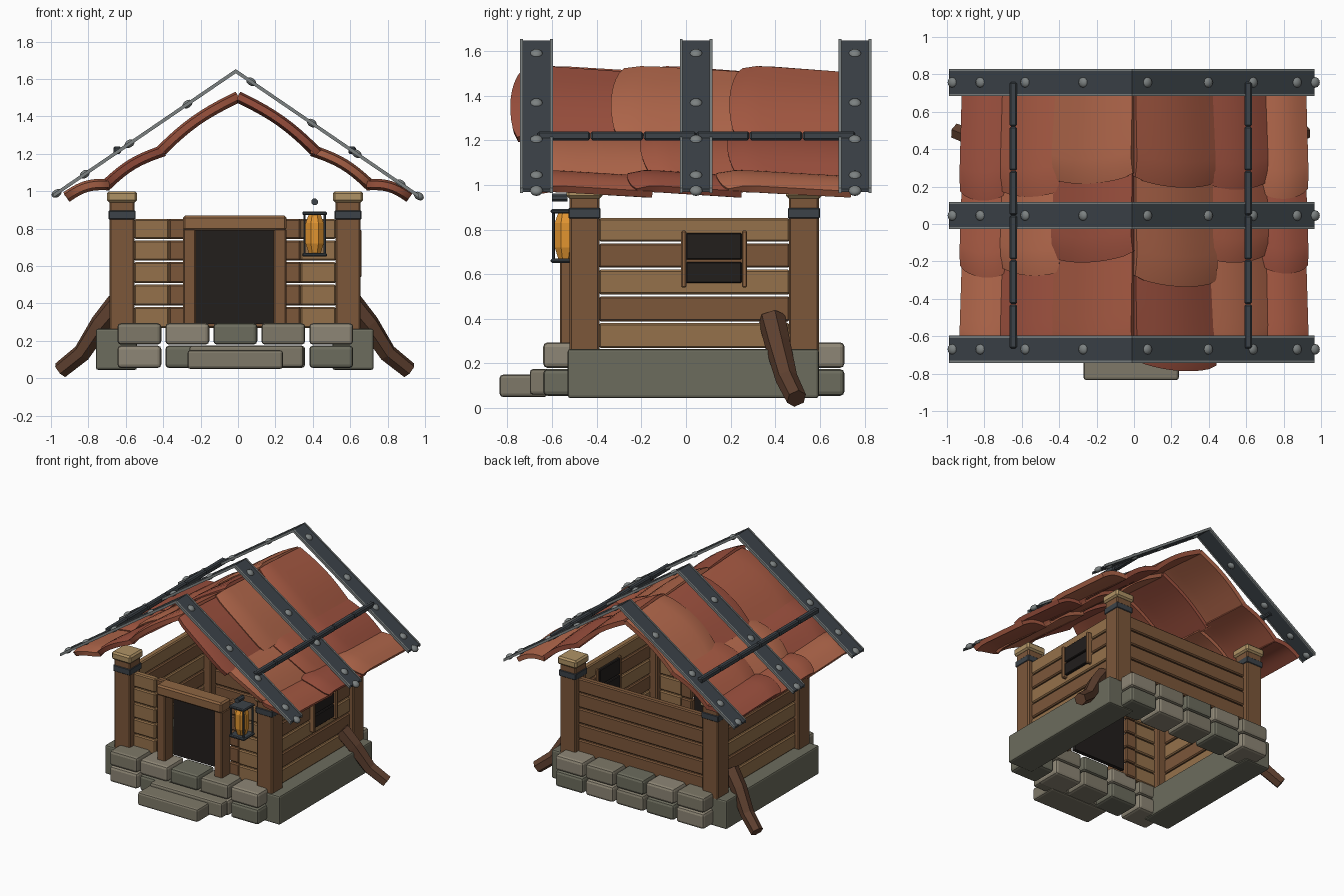
import bpy, bmesh, math, random
from mathutils import Vector, Matrix

if "Cube" in bpy.data.objects:
    bpy.data.objects.remove(bpy.data.objects["Cube"])

random.seed(4)


def mat(name, r, g, b):
    m = bpy.data.materials.new(name)
    m.diffuse_color = (r, g, b, 1)
    m.use_nodes = True
    m.node_tree.nodes["Principled BSDF"].inputs["Base Color"].default_value = m.diffuse_color
    return m


WOOD = mat("wood", 0.20, 0.095, 0.042)
PLANKS = [mat("plank_light", 0.30, 0.165, 0.07), mat("plank_dark", 0.20, 0.095, 0.042)]
BEAM = mat("beam", 0.27, 0.13, 0.055)
CAP = mat("cap_wood", 0.43, 0.29, 0.13)
LOG = mat("log", 0.11, 0.05, 0.028)
STONES = [mat("stone_a", 0.27, 0.24, 0.18), mat("stone_b", 0.21, 0.19, 0.14), mat("stone_c", 0.15, 0.15, 0.11)]
IRON = mat("iron", 0.045, 0.055, 0.065)
STEEL = mat("steel", 0.2, 0.22, 0.22)
DARK = mat("dark", 0.016, 0.013, 0.012)
AMBER = mat("amber", 0.75, 0.30, 0.03)
TILES = [mat("tile_a", 0.38, 0.10, 0.055), mat("tile_b", 0.33, 0.08, 0.048), mat("tile_c", 0.44, 0.135, 0.07)]


def finish(bm, name, m, smooth=False):
    bmesh.ops.recalc_face_normals(bm, faces=bm.faces)
    me = bpy.data.meshes.new(name)
    bm.to_mesh(me)
    bm.free()
    me.materials.append(m)
    ob = bpy.data.objects.new(name, me)
    bpy.context.collection.objects.link(ob)
    if smooth:
        bpy.ops.object.select_all(action='DESELECT')
        ob.select_set(True)
        bpy.context.view_layer.objects.active = ob
        bpy.ops.object.shade_smooth_by_angle(angle=math.radians(40))
    return ob


def box(name, x, y, z, m, bevel=0.008, seg=1):
    """Bevelled box from (min, max) ranges."""
    bm = bmesh.new()
    bmesh.ops.create_cube(bm, size=1)
    for v in bm.verts:
        v.co = Vector([(r[0] + r[1]) / 2 + c * (r[1] - r[0]) for r, c in zip((x, y, z), v.co)])
    if bevel:
        bmesh.ops.bevel(bm, geom=bm.edges[:], offset=bevel, segments=seg, affect='EDGES', profile=0.5)
    return finish(bm, name, m)


def tube(name, pts, radii, m, sides=6):
    """Faceted tube through points, with one radius per point."""
    pts = [Vector(p) for p in pts]
    bm = bmesh.new()
    rings = []
    for i, p in enumerate(pts):
        d = pts[min(i + 1, len(pts) - 1)] - pts[max(i - 1, 0)]
        q = d.to_track_quat('Z', 'Y')
        rings.append([bm.verts.new(p + q @ Vector((radii[i] * math.cos(a), radii[i] * math.sin(a), 0)))
                      for a in [(k + 0.5) * math.tau / sides for k in range(sides)]])
    for a, b in zip(rings, rings[1:]):
        for k in range(sides):
            bm.faces.new((a[k], a[(k + 1) % sides], b[(k + 1) % sides], b[k]))
    bm.faces.new(rings[0])
    bm.faces.new(rings[-1])
    return finish(bm, name, m)


# Stone foundation: two long side slabs, two courses of blocks front and back
box("foundation_left", (-0.76, -0.54), (-0.53, 0.595), (0.045, 0.265), STONES[2], 0.012, 2)
box("foundation_right", (0.505, 0.725), (-0.53, 0.595), (0.045, 0.265), STONES[2], 0.012, 2)
for side, (ya, yb) in (("front", (-0.64, -0.43)), ("back", (0.49, 0.71))):
    for row, (za, zb) in enumerate(((0.055, 0.175), (0.18, 0.295))):
        for i in range(5):
            xa = -0.645 + i * 0.2565
            box(f"stone_{side}_{row}_{i}", (xa, xa + 0.235), (ya, yb), (za, zb),
                STONES[(i * 2 + row) % 3], 0.02, 2)
box("step_lower", (-0.27, 0.24), (-0.835, -0.62), (0.05, 0.15), STONES[1], 0.015, 2)
box("step_upper", (-0.26, 0.35), (-0.70, -0.60), (0.06, 0.175), STONES[1], 0.015, 2)

# Corner posts with iron collars and caps
for i, (px, py) in enumerate([(x, y) for x in (-0.62, 0.588) for y in (-0.455, 0.528)]):
    def sq(r):
        return (px - r, px + r), (py - r, py + r)
    box(f"post_{i}", *sq(0.067), (0.25, 0.95), WOOD)
    box(f"post_collar_{i}", *sq(0.072), (0.85, 0.897), IRON, 0.004)
    box(f"post_cap_{i}", *sq(0.081), (0.94, 1.0), CAP, 0.012)

# Plank walls with open gaps
rows = [0.265, 0.385, 0.505, 0.625, 0.742, 0.855]
for k, (za, zb) in enumerate(zip(rows, rows[1:])):
    z = (za + 0.004, zb - 0.004)
    m = PLANKS[k % 2]
    box(f"plank_right_{k}", (0.575, 0.625), (-0.39, 0.465), z, m)
    box(f"plank_left_{k}", (-0.657, -0.607), (-0.39, 0.465), z, m)
    box(f"plank_back_{k}", (-0.556, 0.524), (0.51, 0.56), z, PLANKS[1])
    for n, xa, xb in (("left", -0.556, -0.37), ("right", 0.335, 0.524)):
        box(f"plank_front_{n}_{k}", (xa, xb), (-0.475, -0.425), z, PLANKS[0])
    for n, xa, xb in (("left", -0.37, -0.28), ("right", 0.245, 0.335)):
        box(f"plank_door_{n}_{k}", (xa, xb), (-0.465, -0.415), z, PLANKS[1])

# Doorway
box("door_jamb_left", (-0.295, -0.225), (-0.565, -0.46), (0.28, 0.80), WOOD)
box("door_jamb_right", (0.19, 0.26), (-0.565, -0.46), (0.28, 0.80), WOOD)
box("door_lintel", (-0.295, 0.26), (-0.575, -0.455), (0.79, 0.87), BEAM, 0.012)
box("door_panel", (-0.245, 0.21), (-0.43, -0.40), (0.29, 0.79), DARK, 0)

# Window in the right wall
for i, (za, zb) in enumerate(((0.56, 0.655), (0.665, 0.785))):
    box(f"window_pane_{i}", (0.555, 0.645), (0.0, 0.25), (za, zb), DARK, 0.005)
for i, y in enumerate((-0.01, 0.262)):
    box(f"window_jamb_{i}", (0.56, 0.66), (y - 0.012, y + 0.012), (0.54, 0.795), BEAM, 0.006)

# Log braces at the rear corners
for n, s, c in (("right", 1, 0), ("left", -1, -0.035)):
    tube(f"brace_log_{n}", [(s * x + c, y, z) for x, y, z in
         ((0.61, 0.385, 0.40), (0.70, 0.41, 0.29), (0.80, 0.45, 0.135), (0.915, 0.495, 0.043))],
         [0.062, 0.058, 0.05, 0.046], LOG)

# Lantern beside the door
LX, LY = 0.41, -0.54
tube("lantern_glass", [(LX, LY, z) for z in (0.67, 0.72, 0.83, 0.875)], [0.035, 0.052, 0.052, 0.035], AMBER, 8)
for n, z in (("base", 0.65), ("top", 0.872)):
    box(f"lantern_{n}", (LX - 0.066, LX + 0.066), (LY - 0.066, LY + 0.066), (z, z + 0.02), IRON, 0.006)
for i, (a, b) in enumerate(((-1, -1), (-1, 1), (1, -1), (1, 1))):
    tube(f"lantern_rod_{i}", [(LX + a * 0.054, LY + b * 0.054, z) for z in (0.66, 0.88)], [0.007] * 2, IRON)
tube("lantern_bracket", [(LX, -0.60, 0.943), (LX, -0.53, 0.943)], [0.019] * 2, IRON, 8)


# Roof tiles: bulging slabs with a rounded front lip, each overlapping the one behind
def tile(name, s, p0, p1, ya, yb, m):
    bm = bmesh.new()
    a, b = Vector(p0), Vector(p1)
    n = Vector((a.y - b.y, b.x - a.x)).normalized()
    nu, nv, twist = 10, 8, random.uniform(-0.02, 0.02)
    grid = []
    for j in range(nv + 1):
        v = j / nv
        row = []
        for i in range(nu + 1):
            u = i / nu
            bulge = math.sin(math.pi * u)
            h = 0.026 * bulge + 0.034 * (1 - v) - 0.02 * max(0, 0.15 - v) / 0.15
            p = a.lerp(b, 0.5 + (u - 0.5) * (0.96 + 0.05 * (1 - v))) + n * h
            y = ya + (yb - ya) * v - (0.045 * bulge ** 0.6 + twist * (2 * u - 1)) * (1 - v)
            row.append(bm.verts.new((s * p.x, y, p.y)))
        grid.append(row)
    for r, q in zip(grid, grid[1:]):
        for i in range(nu):
            bm.faces.new((r[i], r[i + 1], q[i + 1], q[i]))
    bmesh.ops.recalc_face_normals(bm, faces=bm.faces)
    if sum(f.normal.z for f in bm.faces) < 0:
        bmesh.ops.reverse_faces(bm, faces=bm.faces)
    bmesh.ops.solidify(bm, geom=bm.faces[:], thickness=0.034)
    finish(bm, name, m, True)


columns = [((0.0, 1.51), (0.43, 1.205)), ((0.39, 1.225), (0.72, 1.025)), ((0.68, 1.04), (0.925, 0.97))]
fronts = {-1: ((-0.69, -0.16, 0.26), (-0.69, -0.23, 0.19), (-0.68, -0.24, 0.17)),
          1: ((-0.74, -0.29, 0.24), (-0.69, -0.16, 0.23), (-0.68, -0.22, 0.18))}
for s, sn in ((-1, "left"), (1, "right")):
    for c in (2, 1, 0):
        f = fronts[s][c]
        for r in range(3):
            back = f[r + 1] + 0.07 if r < 2 else 0.74
            tile(f"roof_tile_{sn}_{c}_{r}", s, *columns[c], f[r], back, TILES[(c + r + (s > 0)) % 3])

# Iron roof straps with raised steel edges and rivets
APEX, LEFT, RIGHT = (-0.012, 1.642), (-0.99, 0.975), (0.965, 0.975)


def strap(name, ya, yb, t, m):
    bm = bmesh.new()
    ring = [(x, z + t) for x, z in (LEFT, APEX, RIGHT)] + [(x, z - t) for x, z in (RIGHT, APEX, LEFT)]
    f = [[bm.verts.new((x, y, z)) for x, z in ring] for y in (ya, yb)]
    for g in f:
        for q in ((0, 1, 4, 5), (1, 2, 3, 4)):
            bm.faces.new([g[i] for i in q])
    for i in range(6):
        j = (i + 1) % 6
        bm.faces.new((f[0][i], f[0][j], f[1][j], f[1][i]))
    finish(bm, name, m)


slope = math.atan2(0.667, 0.977)
for i, y in enumerate((-0.67, 0.045, 0.757)):
    strap(f"roof_strap_{i}", y - 0.062, y + 0.062, 0.006, IRON)
    for k, e in enumerate((-0.067, 0.067)):
        strap(f"strap_edge_{i}_{k}", y + e - 0.006, y + e + 0.006, 0.011, STEEL)
    for k, x in enumerate((-0.97, -0.82, -0.58, -0.27, 0.07, 0.395, 0.635, 0.87, 0.967)):
        bm = bmesh.new()
        bmesh.ops.create_uvsphere(bm, u_segments=12, v_segments=8, radius=0.029)
        z = APEX[1] - abs(x - APEX[0]) * 0.682
        bm.transform(Matrix.Translation((x, y, z)) @ Matrix.Rotation(slope * (1 if x > 0 else -1), 4, 'Y')
                     @ Matrix.Diagonal((1, 1, 0.7, 1)))
        finish(bm, f"rivet_{i}_{k}", STEEL, True)

# Segmented iron bars along the roof
for n, x in (("left", -0.645), ("right", 0.61)):
    for k in range(6):
        ya = -0.665 + k * 0.2375
        box(f"roof_bar_{n}_{k}", (x - 0.02, x + 0.02), (ya, ya + 0.2355), (1.20, 1.24), IRON, 0.008)
